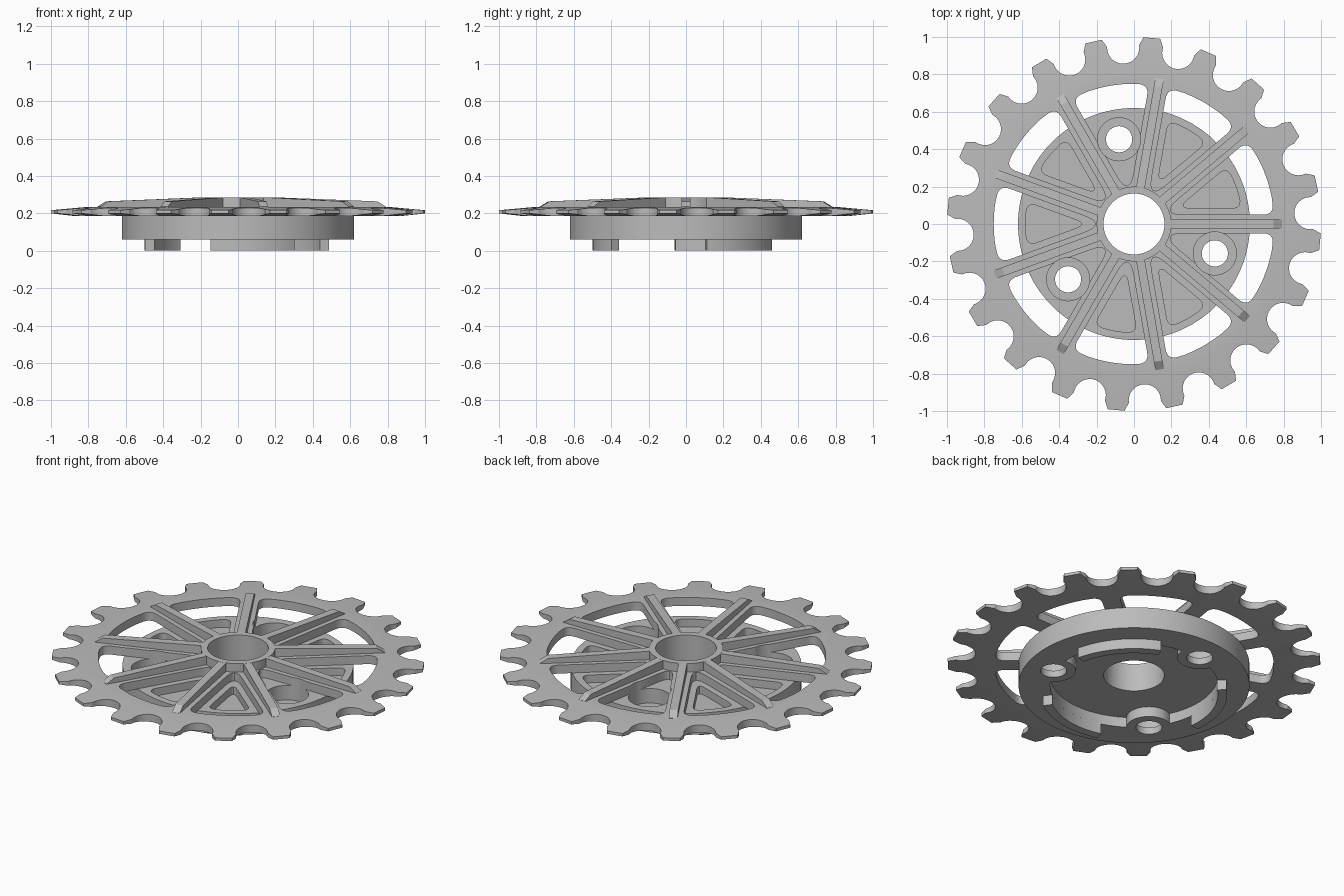
import bpy, bmesh
from math import sin, cos, pi, radians, sqrt
from mathutils import Vector, Matrix

old = bpy.data.objects.get("Cube")
if old:
    bpy.data.objects.remove(old)

metal = bpy.data.materials.new("grey metal")
metal.use_nodes = True
GREY = (0.5, 0.5, 0.5, 1)
metal.diffuse_color = GREY
metal.node_tree.nodes["Principled BSDF"].inputs["Base Color"].default_value = GREY


def polar(r, a):
    return Vector((r * cos(a), r * sin(a)))


def arc(r, a, b, n):
    return [polar(r, a + (b - a) * i / n) for i in range(n + 1)]


def circle(r, centre=(0, 0), n=64):
    return [Vector(centre) + p for p in arc(r, 0, 2 * pi, n)[:-1]]


def turn(points, degrees):
    m = Matrix.Rotation(radians(degrees), 2)
    return [m @ p for p in points]


def round_corner(before, corner, after, size, n=8):
    a = corner + (before - corner).normalized() * size
    b = corner + (after - corner).normalized() * size
    return [a.lerp(corner, t / n).lerp(corner.lerp(b, t / n), t / n) for t in range(n + 1)]


def prisms(name, outlines, low, high):
    """One object holding an upright prism for each outline."""
    bm = bmesh.new()
    for pts in outlines:
        face = bm.faces.new([bm.verts.new((p.x, p.y, low)) for p in pts])
        top = bmesh.ops.extrude_face_region(bm, geom=[face])["geom"]
        verts = [v for v in top if isinstance(v, bmesh.types.BMVert)]
        bmesh.ops.translate(bm, verts=verts, vec=(0, 0, high - low))
    return finish(name, bm)


def lathe(name, profile, steps=96):
    """Closed profile of (radius, height) turned round the z axis."""
    bm = bmesh.new()
    rings = [[bm.verts.new((r * cos(a), r * sin(a), z)) for r, z in profile]
             for a in (2 * pi * i / steps for i in range(steps))]
    n = len(profile)
    for i, ring in enumerate(rings):
        nxt = rings[(i + 1) % steps]
        for j in range(n):
            k = (j + 1) % n
            bm.faces.new((ring[j], nxt[j], nxt[k], ring[k]))
    return finish(name, bm)


def finish(name, bm):
    bmesh.ops.recalc_face_normals(bm, faces=bm.faces)
    mesh = bpy.data.meshes.new(name)
    bm.to_mesh(mesh)
    bm.free()
    mesh.materials.append(metal)
    obj = bpy.data.objects.new(name, mesh)
    bpy.context.collection.objects.link(obj)
    return obj


def carve(obj, cutter, operation="DIFFERENCE"):
    mod = obj.modifiers.new("carve", "BOOLEAN")
    mod.operation, mod.solver, mod.object = operation, "EXACT", cutter
    bpy.context.view_layer.update()
    deps = bpy.context.evaluated_depsgraph_get()
    mesh = bpy.data.meshes.new_from_object(obj.evaluated_get(deps))
    obj.modifiers.clear()
    obj.data = mesh
    bpy.data.objects.remove(cutter)


def wedge(offset, outer, apex_round, corner_round):
    """Rounded sector between two ribs, centred on the +x axis."""
    h = radians(20)
    t = sqrt(outer ** 2 - offset ** 2)
    apex = Vector((offset / sin(h), 0))
    upper = Vector((t * cos(h) + offset * sin(h), t * sin(h) - offset * cos(h)))
    lower = Vector((upper.x, -upper.y))
    a = upper.angle(Vector((1, 0))) * 0.55
    rim = arc(outer, -a, a, 8)
    return (round_corner(upper, apex, lower, apex_round)
            + round_corner(apex, lower, rim[0], corner_round) + rim
            + round_corner(rim[-1], upper, apex, corner_round))


SECTORS = [20 + 40 * i for i in range(9)]
BOLTS = [100, 220, 340]
bolt_centres = [polar(0.46, radians(a)) for a in BOLTS]

# Toothed plate: roller seats between teeth, thinned towards the tips
TEETH = 20
outline = []
for i in range(TEETH):
    seat = [Vector((0.945, 0)) + polar(0.086, radians(a)) for a in range(275, 84, -10)]
    seat.reverse()
    half = pi / TEETH
    tip = 0.045
    tooth = [polar(1, -half + tip)] + [p for p in reversed(seat)][::-1][::-1] + [polar(1, half - tip)]
    outline += turn(tooth, 3.5 + 18 * i)
plate = prisms("toothed_plate", [outline], 0.18, 0.24)
carve(plate, lathe("lens", [(0.1, 0.185), (0.87, 0.185), (1.02, 0.202),
                            (1.02, 0.215), (0.8, 0.235), (0.1, 0.235)]), "INTERSECT")
carve(plate, prisms("windows", [turn(wedge(0.05, 0.75, 0.13, 0.06), a) for a in SECTORS], 0.1, 0.3))
carve(plate, prisms("bolt_clearance", [circle(0.115, c) for c in bolt_centres], 0.1, 0.3))
carve(plate, prisms("plate_bore", [circle(0.163)], 0.1, 0.3))

# Carrier below: drum, hollow underside with bolt lobes, pockets on top
carrier = prisms("carrier_drum", [circle(0.62, n=96)], 0.06, 0.186)
hollow = prisms("hollow", [circle(0.45, n=96)], 0, 0.12)
carve(hollow, prisms("lobes", [circle(0.12, c) for c in bolt_centres], -0.1, 0.2))
carve(carrier, hollow)
carve(carrier, prisms("pockets", [turn(wedge(0.085, 0.58, 0.07, 0.05), a)
                                  for a in SECTORS if a not in BOLTS], 0.14, 0.3))
carve(carrier, prisms("bolt_seats", [circle(0.115, c) for c in bolt_centres], 0.1, 0.3))
carve(carrier, prisms("bolt_holes", [circle(0.07, c, 40) for c in bolt_centres], 0, 0.3))
carve(carrier, prisms("carrier_bore", [circle(0.163)], 0, 0.3))

# Three curved drive dogs underneath
w = radians(27)
dog = arc(0.5, -w, w, 16) + arc(0.45, w, -w, 16)
dogs = prisms("drive_dogs", [turn(dog, a) for a in (40, 160, 280)], 0, 0.061)

# Raised hub ring
hub = lathe("hub_ring", [(0.163, 0.23), (0.2, 0.23), (0.2, 0.286), (0.163, 0.286)], 64)

# Nine tapering ribs with sloped outer ends
bm = bmesh.new()
side = [(0.185, 0.23), (0.79, 0.23), (0.79, 0.236), (0.745, 0.264), (0.185, 0.286)]
for i in range(9):
    spin = Matrix.Rotation(radians(40 * i), 4, "Z")
    a, b = ([bm.verts.new(spin @ Vector((x, y, z))) for x, z in side] for y in (-0.023, 0.023))
    bm.faces.new(a)
    bm.faces.new(b)
    for j in range(5):
        k = (j + 1) % 5
        bm.faces.new((a[j], a[k], b[k], b[j]))
ribs = finish("ribs", bm)

# Smooth the curved walls and keep the edges crisp
for obj in (plate, carrier, dogs, hub):
    bpy.ops.object.select_all(action="DESELECT")
    obj.select_set(True)
    bpy.context.view_layer.objects.active = obj
    bpy.ops.object.shade_smooth_by_angle(angle=radians(25))
